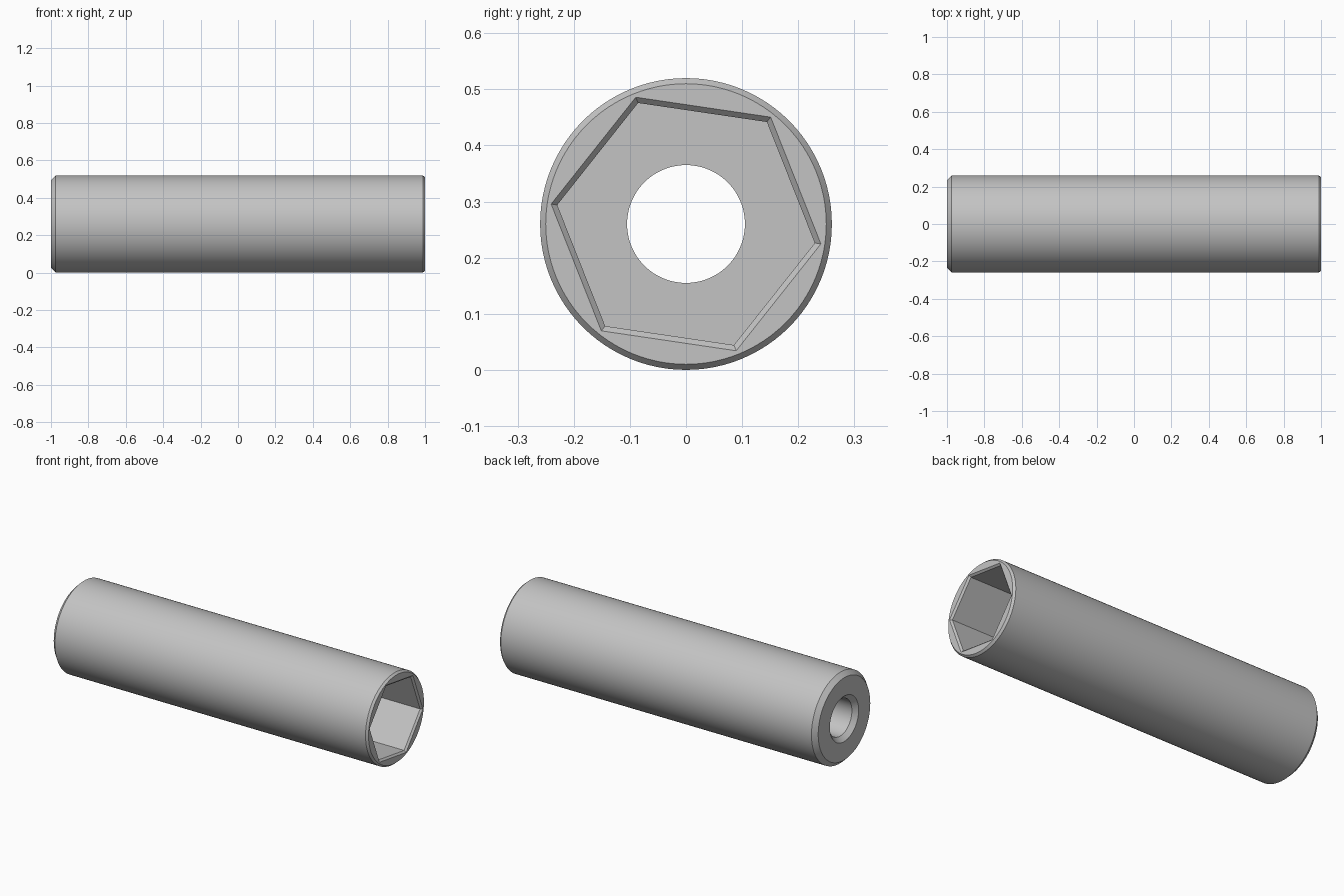
import bpy
import bmesh
from math import cos, sin, tau, radians

cube = bpy.data.objects.get("Cube")
if cube:
    bpy.data.objects.remove(cube)

AXIS_Z = 0.26
HEX_RADIUS = 0.232
HEX_FLOOR = 0.0


def material(name, rgb):
    mat = bpy.data.materials.new(name)
    mat.use_nodes = True
    mat.diffuse_color = (*rgb, 1)
    mat.node_tree.nodes["Principled BSDF"].inputs["Base Color"].default_value = (*rgb, 1)
    return mat


def revolve(name, profile, sides, start=0.0, closed=False):
    """Turn (x, radius) points around the long axis."""
    bm = bmesh.new()
    rings = []
    for x, r in profile:
        angles = [start + tau * i / sides for i in range(sides)]
        rings.append([bm.verts.new((x, r * cos(a), AXIS_Z + r * sin(a))) for a in angles])
    pairs = list(zip(rings, rings[1:]))
    if closed:
        pairs.append((rings[-1], rings[0]))
    else:
        bm.faces.new(rings[0])
        bm.faces.new(rings[-1])
    for a, b in pairs:
        for i in range(sides):
            j = (i + 1) % sides
            bm.faces.new((a[i], a[j], b[j], b[i]))
    bmesh.ops.recalc_face_normals(bm, faces=bm.faces)
    mesh = bpy.data.meshes.new(name)
    bm.to_mesh(mesh)
    bm.free()
    obj = bpy.data.objects.new(name, mesh)
    bpy.context.collection.objects.link(obj)
    return obj


# Chamfered tube with a countersunk through bore
body = revolve("socket_body", [
    (-1, 0.13), (-1, 0.235), (-0.975, 0.26), (0.988, 0.26),
    (1, 0.25), (1, 0.105), (-0.975, 0.105)], 96, closed=True)
body.data.materials.append(material("steel grey", (0.55, 0.55, 0.55)))

# Hexagonal recess with a flared mouth
cutter = revolve("hex_cutter", [
    (HEX_FLOOR, HEX_RADIUS), (0.99, HEX_RADIUS), (1.01, HEX_RADIUS + 0.022)],
    6, start=radians(51.6))
cutter.hide_render = True

cut = body.modifiers.new("hex recess", "BOOLEAN")
cut.operation = "DIFFERENCE"
cut.solver = "EXACT"
cut.object = cutter

bpy.ops.object.select_all(action="DESELECT")
body.select_set(True)
bpy.context.view_layer.objects.active = body
bpy.ops.object.modifier_apply(modifier=cut.name)
bpy.data.objects.remove(cutter)
bpy.ops.object.shade_smooth_by_angle(angle=radians(25))
